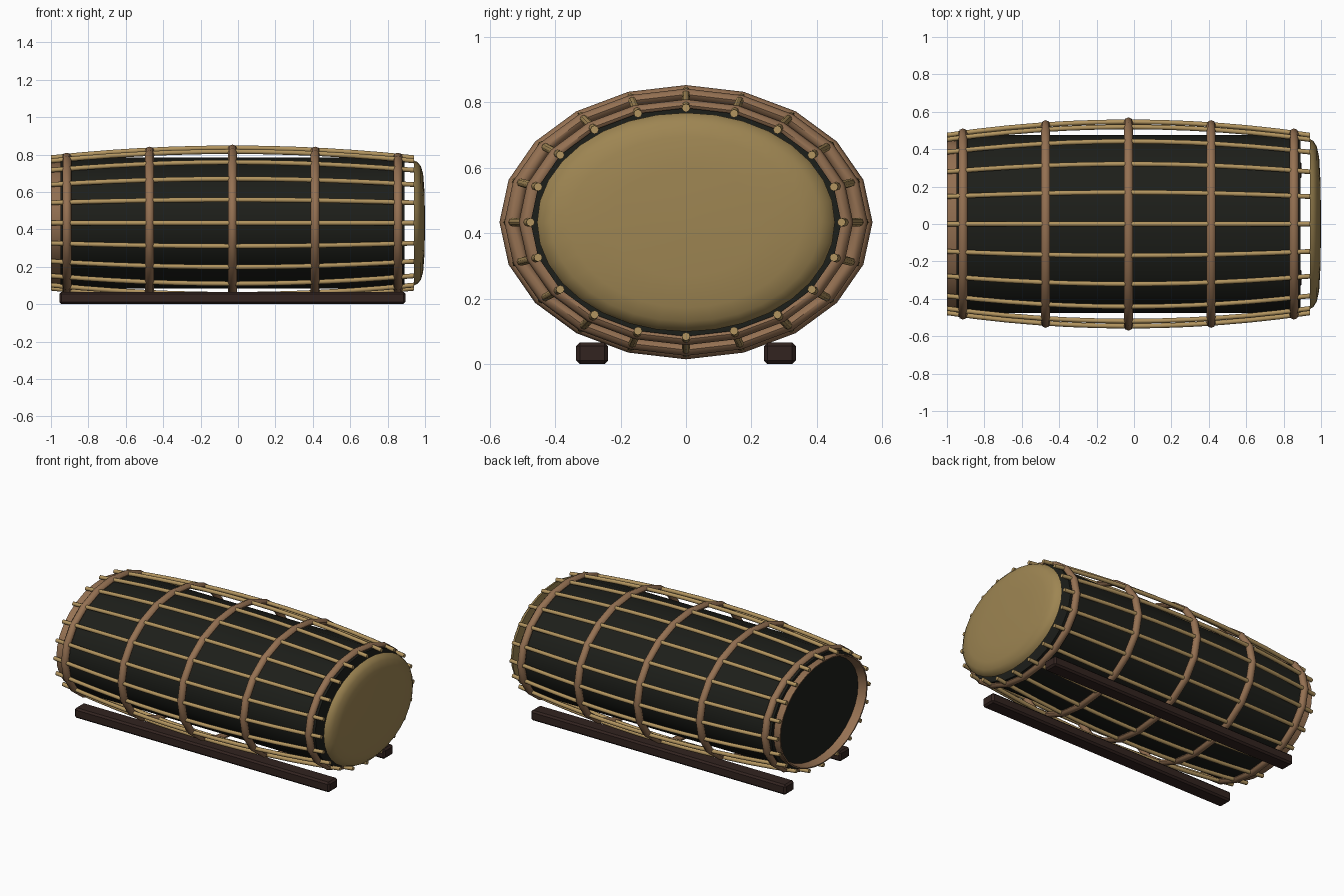
import bpy, bmesh
from math import sin, cos, pi, radians

if "Cube" in bpy.data.objects:
    bpy.data.objects.remove(bpy.data.objects["Cube"])

CX, CZ, RATIO = -0.03, 0.434, 0.735   # drum centre and ellipse flattening


def material(name, rgb):
    m = bpy.data.materials.new(name)
    m.diffuse_color = (*rgb, 1)
    m.use_nodes = True
    m.node_tree.nodes["Principled BSDF"].inputs["Base Color"].default_value = m.diffuse_color
    return m


BLACK = material("black_lacquer", (0.012, 0.013, 0.010))
CANE = material("cane", (0.45, 0.30, 0.115))
WOOD = material("hoop_wood", (0.30, 0.165, 0.085))
SKIN = material("drum_skin", (0.34, 0.235, 0.085))
DARK = material("dark_wood", (0.032, 0.017, 0.014))


def finish(name, bm, mat, angle=None):
    bmesh.ops.recalc_face_normals(bm, faces=bm.faces)
    me = bpy.data.meshes.new(name)
    bm.to_mesh(me)
    bm.free()
    ob = bpy.data.objects.new(name, me)
    bpy.context.collection.objects.link(ob)
    me.materials.append(mat)
    if angle:
        bpy.context.view_layer.objects.active = ob
        ob.select_set(True)
        bpy.ops.object.shade_smooth_by_angle(angle=radians(angle))
        ob.select_set(False)
    return ob


def revolve(name, profile, n, mat, closed=False, caps=False, angle=35):
    """Spin an (x, radius) profile round the drum axis, flattened in z."""
    bm = bmesh.new()
    rings = [[bm.verts.new((x, r * sin(2 * pi * i / n), CZ + RATIO * r * cos(2 * pi * i / n)))
              for i in range(n)] for x, r in profile]
    pairs = list(zip(rings, rings[1:]))
    if closed:
        pairs.append((rings[-1], rings[0]))
    for a, b in pairs:
        for i in range(n):
            j = (i + 1) % n
            bm.faces.new((a[i], a[j], b[j], b[i]))
    if caps:
        bm.faces.new(rings[0])
        bm.faces.new(rings[-1])
    return finish(name, bm, mat, angle)


def bulge(x):
    return 0.546 - 0.071 * ((x - CX) / 0.97) ** 2


# straight black body
revolve("drum_body", [(-0.95, 0.475), (0.89, 0.475)], 20, BLACK, caps=True)

# shallow domed skin on the right end
revolve("drum_head", [(0.94, 0.455), (0.96, 0.443), (0.978, 0.413), (0.99, 0.355),
                      (0.997, 0.23), (1.0, 0.02)], 32, SKIN, caps=True)

# open rim on the left end
revolve("open_rim", [(-1.0, 0.455), (-0.945, 0.447), (-0.945, 0.425), (-1.0, 0.445)],
        32, WOOD, closed=True)

# five hoops following the bulge
for k in range(5):
    x0 = CX + (k - 2) * 0.4425
    section = [(x0 + 0.024 * cos(pi * s / 4), bulge(x0) + 0.024 * sin(pi * s / 4)) for s in range(8)]
    revolve(f"hoop_{k + 1}", section, 20, WOOD, closed=True, angle=50)

# twenty bowed cane rods
SIDES, STEPS, ROD = 8, 12, 0.0128
for k in range(20):
    a = 2 * pi * k / 20
    bm = bmesh.new()
    rings = []
    for s in range(STEPS + 1):
        x = CX - 0.97 + 1.94 * s / STEPS
        y, z = bulge(x) * sin(a), CZ + RATIO * bulge(x) * cos(a)
        rings.append([bm.verts.new((x, y + ROD * cos(2 * pi * i / SIDES),
                                    z + ROD * sin(2 * pi * i / SIDES))) for i in range(SIDES)])
    for p, q in zip(rings, rings[1:]):
        for i in range(SIDES):
            j = (i + 1) % SIDES
            bm.faces.new((p[i], p[j], q[j], q[i]))
    bm.faces.new(rings[0])
    bm.faces.new(rings[-1])
    finish(f"cane_rod_{k + 1}", bm, CANE, 50)

# two bevelled floor rails
for side, label in ((-1, "front"), (1, "back")):
    bm = bmesh.new()
    bmesh.ops.create_cube(bm, size=1)
    for v in bm.verts:
        v.co = (CX + v.co.x * 1.85, side * 0.287 + v.co.y * 0.097, 0.033 + v.co.z * 0.066)
    bmesh.ops.bevel(bm, geom=bm.edges[:], offset=0.011, segments=1, affect='EDGES')
    finish(f"{label}_rail", bm, DARK)
